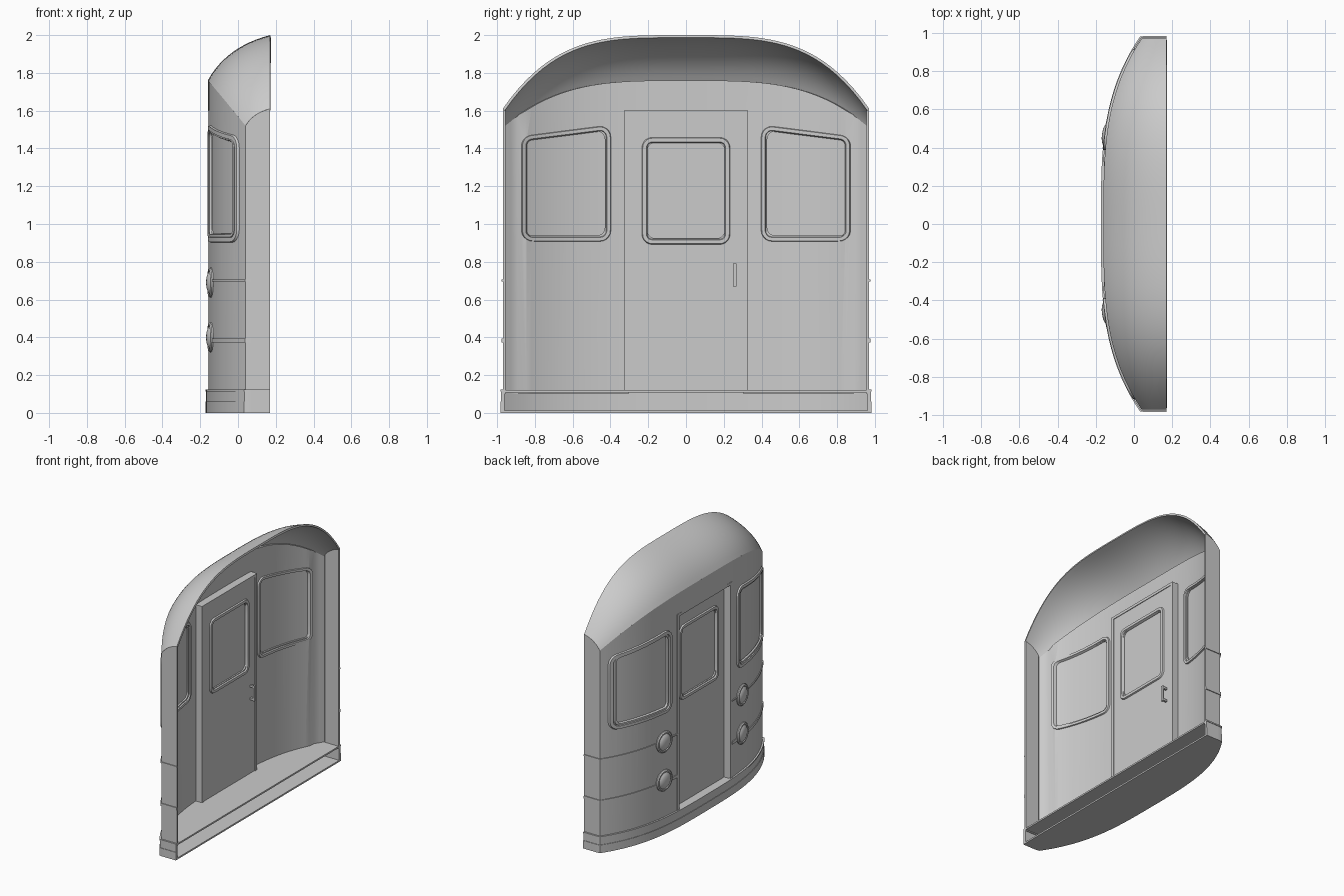
import bpy, bmesh, math
from mathutils import Vector

if "Cube" in bpy.data.objects:
    bpy.data.objects.remove(bpy.data.objects["Cube"])

W, BACK = 0.97, 0.17


def front_x(y):      # curved plan of the cab front
    return -0.16 + 0.2 * (abs(y) / W) ** 3.3


def roof_pt(y, t):   # roof section from front wall top (t=0) to rear arch (t=1)
    u = abs(y) / W
    fx, fz, bz = front_x(y), 1.76 - 0.24 * u ** 3.4, 2.0 - 0.39 * u ** 3.6
    cx, cz = fx + (BACK - fx) * 0.3, fz + (bz - fz) * 0.75
    a, b, c = (1 - t) ** 2, 2 * t * (1 - t), t * t
    return a * fx + b * cx + c * BACK, a * fz + b * cz + c * bz


def make(name, verts, faces, fix=True):
    me = bpy.data.meshes.new(name)
    me.from_pydata([tuple(v) for v in verts], [], faces)
    if fix:
        bm = bmesh.new()
        bm.from_mesh(me)
        bmesh.ops.recalc_face_normals(bm, faces=bm.faces)
        bm.to_mesh(me)
        bm.free()
    ob = bpy.data.objects.new(name, me)
    bpy.context.collection.objects.link(ob)
    return ob


def loft(name, loops, closed=False):
    """Join equal-length closed loops; closed wraps last to first, else caps ends."""
    n, m = len(loops[0]), len(loops)
    verts = [v for lp in loops for v in lp]
    faces = [(i * n + j, i * n + (j + 1) % n, ((i + 1) % m) * n + (j + 1) % n, ((i + 1) % m) * n + j)
             for i in range(m if closed else m - 1) for j in range(n)]
    if not closed:
        faces += [tuple(range(n)), tuple(range((m - 1) * n, m * n))]
    return make(name, verts, faces)


def box(name, x0, x1, y0, y1, z0, z1):
    return loft(name, [[(x0, y0, z), (x1, y0, z), (x1, y1, z), (x0, y1, z)] for z in (z0, z1)])


def half(d, ys, side=True):
    """Half plan path offset outward by d (number or function of y)."""
    base = [(front_x(y), y) for y in ys]
    if side:
        base += [(roof_pt(W, k / 6)[0], W) for k in range(1, 7)]
    out = []
    for i, p in enumerate(base):
        a, b = base[max(i - 1, 0)], base[min(i + 1, len(base) - 1)]
        t = Vector((b[0] - a[0], b[1] - a[1])).normalized()
        if p[1] == 0:
            t = Vector((0, 1))
        o = d(p[1]) if callable(d) else d
        x = p[0] - t.y * o
        out.append((BACK if p[0] > BACK - 1e-5 else x, p[1] + t.x * o))
    return out


def full(h):
    return [(x, -y) for x, y in reversed(h[1:])] + h


def shell(name, outer, inner, z0, tops):
    """Thick upright sheet following two plan paths."""
    return loft(name, [[(o[0], o[1], z0), (o[0], o[1], z), (i[0], i[1], z), (i[0], i[1], z0)]
                       for o, i, z in zip(outer, inner, tops)])


def span(a, b, n):
    return [a + (b - a) * k / n for k in range(n + 1)]


def outline(y0, y1, z0, za, zb, r, inset=0.0):
    """Rounded window outline; top runs from za at y0 to zb at y1."""
    y0, y1, z0, za, zb, r = y0 + inset, y1 - inset, z0 + inset, za - inset, zb - inset, max(r - inset, 0.012)
    pts = []
    for k, (y, z) in enumerate([(y1 - r, zb - r), (y0 + r, za - r), (y0 + r, z0 + r), (y1 - r, z0 + r)]):
        pts.append([(y + r * math.cos(a), z + r * math.sin(a)) for a in span(k * math.pi / 2, (k + 1) * math.pi / 2, 5)])
    out = []
    for k in range(4):
        a, b = pts[k][-1], pts[(k + 1) % 4][0]
        out += pts[k] + [(a[0] + (b[0] - a[0]) * i / 6, a[1] + (b[1] - a[1]) * i / 6) for i in range(1, 6)]
    return out


def ring(name, xf, s, spec, w, base, top):
    """Raised window frame with chamfered section, laid on surface xf."""
    prof = [(0, base), (0.006, top), (w - 0.006, top), (w, base)]
    loft(name, [[(xf(y) + off, s * y, z) for y, z in outline(*spec, inset=i)] for i, off in prof], closed=True)


def cut(ob, cutter):
    m = ob.modifiers.new("cut", 'BOOLEAN')
    m.operation, m.solver, m.object = 'DIFFERENCE', 'EXACT', cutter
    bpy.context.view_layer.objects.active = ob
    bpy.ops.object.modifier_apply(modifier=m.name)
    bpy.data.objects.remove(cutter)


def window_cutter(s, spec):
    return loft("cutter", [[(x, s * y, z) for y, z in outline(*spec)] for x in (-0.3, 0.1)])


# Body wall: thick lined front, thin side sheets
ys = span(0, 0.8, 16) + [0.83, 0.86, 0.9, 0.935, W]
tops = [roof_pt(y, 0)[1] for y in ys] + [roof_pt(W, k / 6)[1] for k in range(1, 7)]
tops = list(reversed(tops[1:])) + tops
wall = shell("body_wall", full(half(0, ys)),
             full(half(lambda y: -0.032 if y < 0.87 else -0.014, ys)), 0.1, tops)
cut(wall, box("cutter", -0.3, 0.1, -0.305, 0.305, 0.05, 1.59))
PANE = (0.43, 0.86, 0.94, 1.49, 1.45, 0.04)
for s in (-1, 1):
    cut(wall, window_cutter(s, PANE))

# Side windows: glass plus outer and inner frames
for s in (-1, 1):
    gy = span(0.41, 0.875, 10)
    g = [[(x, s * y) for x, y in half(d, gy, False)] for d in (-0.012, -0.02)]
    shell("side_window_glass", g[0], g[1], 0.92, [1.5] * 11)
    ring("side_window_outer_frame", front_x, s, (0.385, 0.92, 0.9, 1.525, 1.475, 0.07), 0.034, 0.006, -0.011)
    ring("side_window_outer_bead", front_x, s, (0.415, 0.885, 0.925, 1.505, 1.46, 0.05), 0.025, 0.006, -0.006)
    ring("side_window_inner_frame", front_x, s, (0.395, 0.872, 0.905, 1.52, 1.475, 0.06), 0.03, 0.024, 0.042)

# Roof shell
ry, rt = span(-W, W, 48), span(0, 1, 12)
rv = [(roof_pt(y, t)[0], y, roof_pt(y, t)[1]) for y in ry for t in rt]
rf = [(i * 13 + j, i * 13 + j + 1, (i + 1) * 13 + j + 1, (i + 1) * 13 + j) for i in range(48) for j in range(12)]
roof = make("roof", rv, rf, fix=False)
sol = roof.modifiers.new("thickness", 'SOLIDIFY')
sol.thickness, sol.offset = 0.014, -1
bpy.context.view_layer.objects.active = roof
bpy.ops.object.modifier_apply(modifier=sol.name)

# Floor, bottom plate and skirt
for name, d, z0, z1 in (("floor", 0.0, 0.108, 0.12), ("bottom_plate", 0.011, 0.0, 0.012)):
    loft(name, [[(x, y, z) for x, y in full(half(d, ys))] for z in (z0, z1)])
inner = full(half(-0.008, ys))
for name, d, z0, z1 in (("skirt_lower", 0.013, 0.0, 0.06), ("skirt_upper", 0.009, 0.06, 0.115),
                        ("skirt_top_trim", 0.013, 0.113, 0.123)):
    shell(name, full(half(d, ys)), inner, z0, [z1] * len(inner))

# Trim bands running from the doorway to the rear edge, with round lamps
band_y = span(0.325, W, 16)
for s in (-1, 1):
    for z0, z1 in ((0.695, 0.705), (0.372, 0.394)):
        o, i = [[(x, s * y) for x, y in half(d, band_y)] for d in (0.006, -0.004)]
        shell("trim_band", o, i, z0, [z1] * len(o))
    for z in (0.69, 0.40):
        yc = 0.465
        slope = (front_x(yc + 0.01) - front_x(yc - 0.01)) / 0.02
        n = Vector((-1, s * slope, 0)).normalized()
        side, c = Vector((-n.y, n.x, 0)), Vector((front_x(yc), s * yc, z))
        prof = [(0.079, -0.012), (0.079, 0.006), (0.072, 0.013), (0.063, 0.013), (0.06, 0.008),
                (0.05, 0.016), (0.034, 0.022), (0.016, 0.025)]
        loft("round_lamp", [[c + n * h + side * (r * math.cos(a)) + Vector((0, 0, r * math.sin(a)))
                             for a in span(0, 2 * math.pi, 28)[:-1]] for r, h in prof])

# Door pocket: jambs and header behind the wall
for s in (-1, 1):
    box("door_jamb", -0.158, -0.07, *sorted((s * 0.305, s * 0.328)), 0.12, 1.6)
box("door_header", -0.158, -0.07, -0.328, 0.328, 1.58, 1.6)

# Door leaf with window
door = box("door_leaf", -0.105, -0.075, -0.306, 0.306, 0.12, 1.585)
cut(door, window_cutter(1, (-0.205, 0.205, 0.925, 1.43, 1.43, 0.04)))
box("door_glass", -0.094, -0.086, -0.22, 0.22, 0.91, 1.445)
for name, x, b, t in (("door_window_outer_frame", -0.105, 0.004, -0.01), ("door_window_inner_frame", -0.075, -0.004, 0.01)):
    ring(name, lambda y, x=x: x, 1, (-0.235, 0.235, 0.89, 1.46, 1.46, 0.055), 0.032, b, t)

# Door handle
box("handle_grip", -0.047, -0.036, 0.248, 0.268, 0.67, 0.79)
for z in (0.675, 0.77):
    box("handle_stem", -0.078, -0.04, 0.25, 0.266, z, z + 0.015)

# Smooth curved parts, keep edges crisp
for ob in bpy.context.scene.objects:
    ob.select_set(True)
bpy.context.view_layer.objects.active = wall
bpy.ops.object.shade_smooth_by_angle(angle=math.radians(30))
